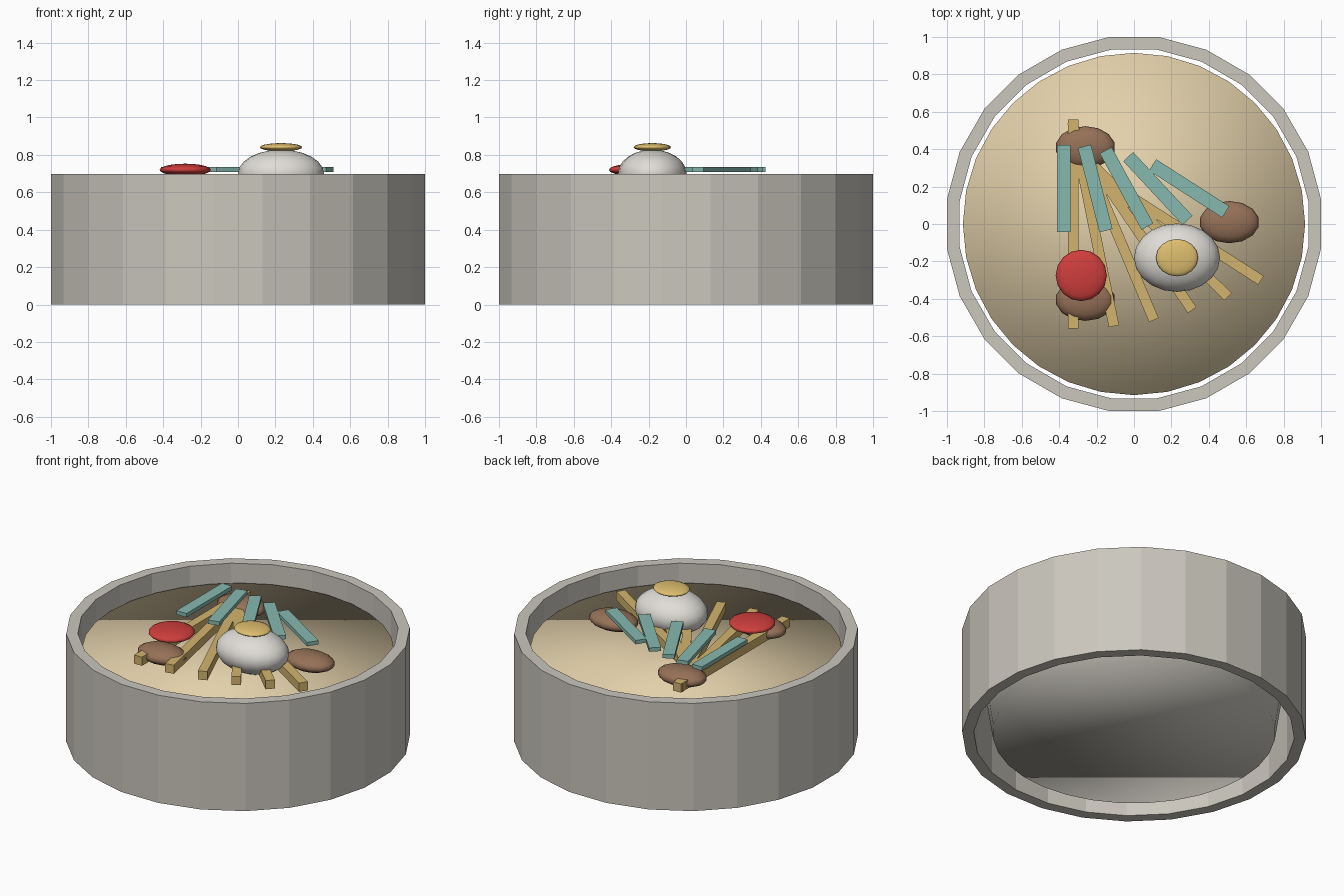
import bpy, bmesh, math

if "Cube" in bpy.data.objects:
    bpy.data.objects.remove(bpy.data.objects["Cube"])


def material(name, r, g, b):
    m = bpy.data.materials.new(name)
    lin = [((c / 255 + 0.055) / 1.055) ** 2.4 for c in (r, g, b)]
    m.diffuse_color = (*lin, 1)
    m.use_nodes = True
    m.node_tree.nodes["Principled BSDF"].inputs["Base Color"].default_value = m.diffuse_color
    return m


STONE = material("warm_grey", 203, 199, 190)
BROTH = material("broth_cream", 226, 208, 170)
NOODLE = material("noodle_tan", 210, 180, 110)
ONION = material("teal_green", 134, 186, 175)
MEAT = material("meat_brown", 150, 113, 88)
EGG = material("egg_white", 224, 221, 215)
YOLK = material("yolk_yellow", 222, 190, 110)
RED = material("tomato_red", 206, 62, 60)


def finish(bm, name, mat, smooth):
    bmesh.ops.recalc_face_normals(bm, faces=bm.faces)
    for f in bm.faces:
        f.smooth = smooth
    me = bpy.data.meshes.new(name)
    bm.to_mesh(me)
    bm.free()
    me.materials.append(mat)
    ob = bpy.data.objects.new(name, me)
    bpy.context.collection.objects.link(ob)
    return ob


def drum(name, mat, sides, r_low, r_top, z0, z1):
    """Soft-edged disc with plain caps."""
    bm = bmesh.new()
    bmesh.ops.create_cone(bm, cap_ends=True, segments=sides, radius1=r_low,
                          radius2=r_top, depth=z1 - z0)
    ob = finish(bm, name, mat, True)
    ob.location.z = (z0 + z1) / 2
    return ob


def blob(name, mat, loc, radii, u=16, v=10):
    """Smooth ellipsoid."""
    bm = bmesh.new()
    bmesh.ops.create_uvsphere(bm, u_segments=u, v_segments=v, radius=1)
    bmesh.ops.scale(bm, vec=radii, verts=bm.verts)
    ob = finish(bm, name, mat, True)
    ob.location = loc
    return ob


def stick(name, mat, loc, size, angle):
    bm = bmesh.new()
    bmesh.ops.create_cube(bm, size=1)
    bmesh.ops.scale(bm, vec=size, verts=bm.verts)
    ob = finish(bm, name, mat, False)
    ob.location = loc
    ob.rotation_euler.z = angle
    return ob


# Outer wall: open faceted tube
N = 24
k = 1 / math.cos(math.pi / N)
bm = bmesh.new()
loops = []
for r, z in ((1.0, 0), (1.0, 0.697), (0.932, 0.697), (0.932, 0)):
    loops.append([bm.verts.new((r * k * math.cos((i + 0.5) * math.tau / N),
                                r * k * math.sin((i + 0.5) * math.tau / N), z))
                  for i in range(N)])
for a in range(4):
    lo, hi = loops[a], loops[(a + 1) % 4]
    for i in range(N):
        j = (i + 1) % N
        bm.faces.new((lo[i], lo[j], hi[j], hi[i]))
finish(bm, "bowl_wall", STONE, False)

# Inner bowl body and the soup on top of it
drum("bowl_base", STONE, 32, 0.83, 0.91, 0.02, 0.55)
drum("broth", BROTH, 32, 0.915, 0.915, 0.54, 0.58)

# Fan of noodles
for i in range(6):
    stick(f"noodle_{i + 1}", NOODLE, (-0.325 + 0.107 * i, 0, 0.632),
          (0.056, 1.115, 0.056), 0.2 * i)

# Fan of green onion strips
for i in range(5):
    stick(f"onion_strip_{i + 1}", ONION, (-0.375 + 0.1675 * i, 0.19, 0.722),
          (0.072, 0.465, 0.025), 0.25 * i)

# Meat pieces
for i, (x, y) in enumerate(((-0.26, 0.41), (0.51, 0.01), (-0.26, -0.405))):
    blob(f"meat_{i + 1}", MEAT, (x, y, 0.636), (0.16, 0.113, 0.052), 14, 8)

# Egg and red garnish
blob("egg_white", EGG, (0.23, -0.18, 0.70), (0.23, 0.183, 0.128), 20, 12)
blob("egg_yolk", YOLK, (0.23, -0.18, 0.841), (0.113, 0.1, 0.022))
blob("red_garnish", RED, (-0.282, -0.275, 0.72), (0.137, 0.137, 0.033))
